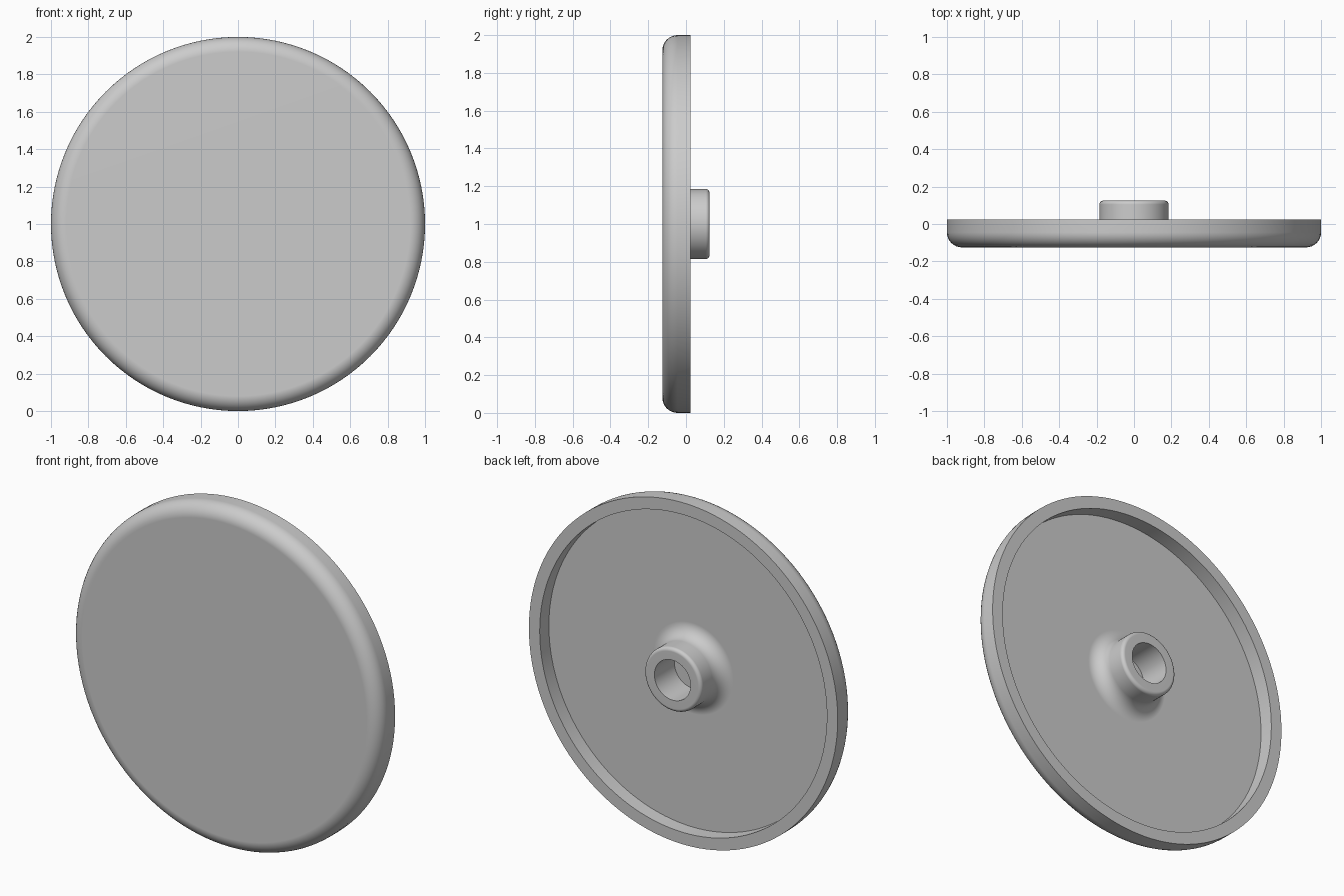
import bpy, bmesh, math

SEGMENTS = 128

cube = bpy.data.objects.get("Cube")
if cube:
    bpy.data.objects.remove(cube, do_unlink=True)

# Single grey plastic
grey = bpy.data.materials.new("light_grey")
grey.use_nodes = True
colour = (0.6, 0.6, 0.6, 1)
grey.diffuse_color = colour
grey.node_tree.nodes["Principled BSDF"].inputs["Base Color"].default_value = colour


def arc(r, y, radius, start, end, steps=8):
    """Profile points (radius, y) along an arc, angles in degrees."""
    angles = [math.radians(start + (end - start) * i / steps) for i in range(steps + 1)]
    return [(r + radius * math.cos(a), y + radius * math.sin(a)) for a in angles]


def lathe(name, profile):
    """Revolve a profile of (radius, y) points about the y axis through z = 1."""
    bm = bmesh.new()
    verts = [bm.verts.new((r, y, 1)) for r, y in profile]
    edges = [bm.edges.new(pair) for pair in zip(verts, verts[1:])]
    bmesh.ops.spin(bm, geom=verts + edges, cent=(0, 0, 1), axis=(0, 1, 0),
                   angle=math.tau, steps=SEGMENTS, use_duplicate=False)
    bmesh.ops.remove_doubles(bm, verts=bm.verts, dist=0.0001)
    bmesh.ops.recalc_face_normals(bm, faces=bm.faces)
    mesh = bpy.data.meshes.new(name)
    bm.to_mesh(mesh)
    bm.free()
    obj = bpy.data.objects.new(name, mesh)
    bpy.context.collection.objects.link(obj)
    mesh.materials.append(grey)
    bpy.ops.object.select_all(action="DESELECT")
    obj.select_set(True)
    bpy.context.view_layer.objects.active = obj
    bpy.ops.object.shade_smooth_by_angle(angle=math.radians(30))
    # Keep the flat faces flat beside the rounded edges
    weighted = obj.modifiers.new("flat_faces", "WEIGHTED_NORMAL")
    weighted.keep_sharp = True
    return obj


FRONT, FLOOR, RIM, BOSS_END = -0.125, -0.06, 0.025, 0.125
EDGE, FILLET, ROUND = 0.08, 0.08, 0.02
BOSS, HOLE, RIM_INNER = 0.185, 0.117, 0.93

profile = [(0, FRONT)]
# Rounded front edge, then the raised rim and recessed back
profile += arc(1 - EDGE, FRONT + EDGE, EDGE, -90, 0)
profile += [(1, RIM), (RIM_INNER, RIM), (RIM_INNER, FLOOR)]
# Fillet up to the boss and its rounded end
profile += arc(BOSS + FILLET, FLOOR + FILLET, FILLET, 270, 180)
profile += arc(BOSS - ROUND, BOSS_END - ROUND, ROUND, 0, 90, 5)
# Blind hole in the boss
profile += [(HOLE, BOSS_END), (HOLE, FLOOR), (0, FLOOR)]

lathe("round_cap", profile)
